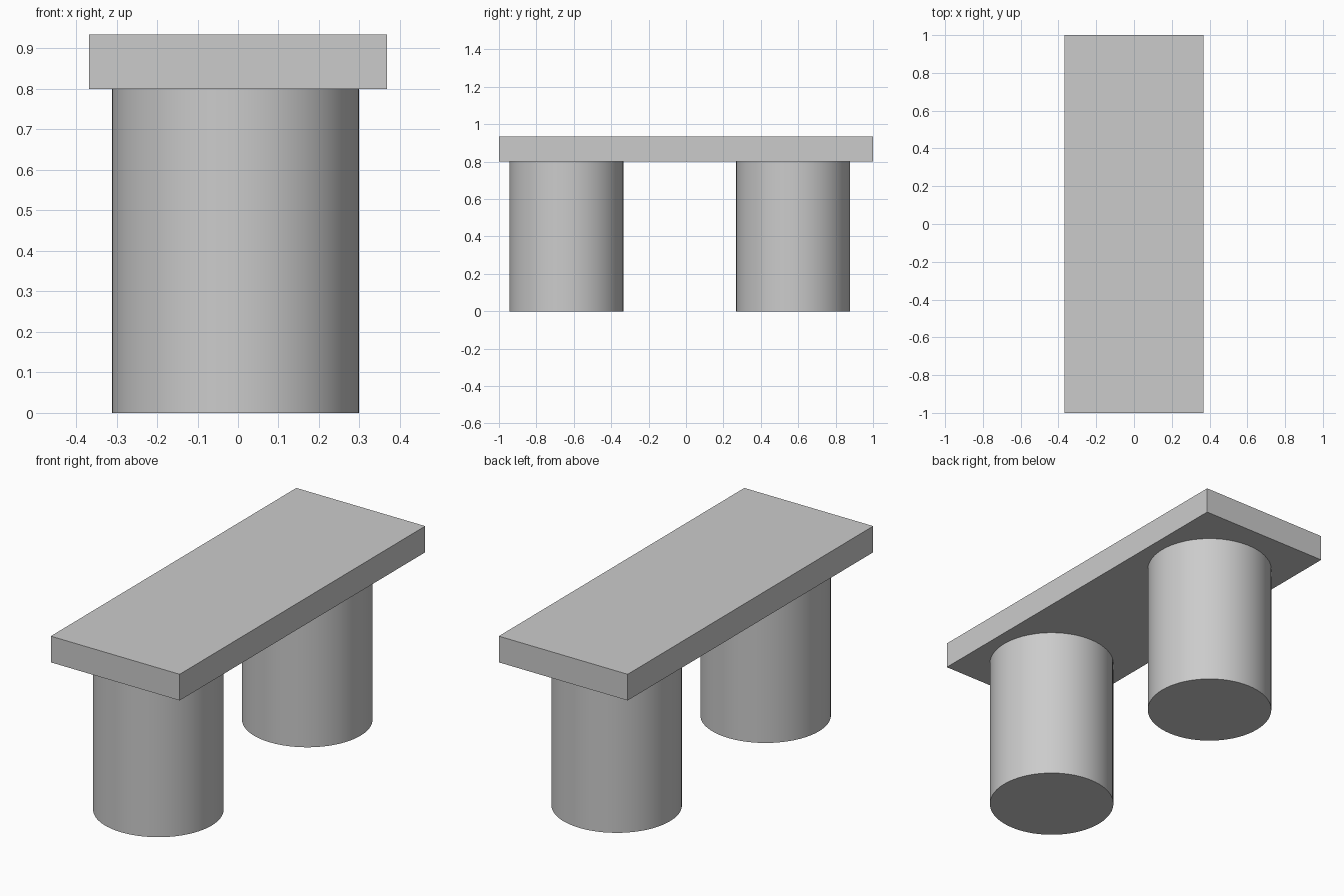
import bpy
import math

cube = bpy.data.objects.get("Cube")
if cube:
    bpy.data.objects.remove(cube, do_unlink=True)

# Single stone grey
GREY = (0.6, 0.6, 0.6, 1.0)
stone = bpy.data.materials.new("stone grey")
stone.use_nodes = True
stone.diffuse_color = GREY
stone.node_tree.nodes["Principled BSDF"].inputs["Base Color"].default_value = GREY

SLAB_WIDTH, SLAB_LENGTH = 0.735, 2.0
LEG_HEIGHT, TOTAL_HEIGHT = 0.80, 0.935
LEG_RADIUS, LEG_X = 0.305, -0.006


def finish(obj, name):
    obj.name = name
    obj.data.name = name
    obj.data.materials.append(stone)


# Seat slab
thickness = TOTAL_HEIGHT - LEG_HEIGHT
bpy.ops.mesh.primitive_cube_add(size=1, location=(0, 0, LEG_HEIGHT + thickness / 2))
slab = bpy.context.object
slab.scale = (SLAB_WIDTH, SLAB_LENGTH, thickness)
bpy.ops.object.transform_apply(location=False, rotation=False, scale=True)
finish(slab, "seat_slab")

# Round pillar legs
for name, y in (("front_leg", -0.64), ("back_leg", 0.573)):
    bpy.ops.mesh.primitive_cylinder_add(
        vertices=64, radius=LEG_RADIUS, depth=LEG_HEIGHT,
        location=(LEG_X, y, LEG_HEIGHT / 2))
    finish(bpy.context.object, name)
    bpy.ops.object.shade_smooth_by_angle(angle=math.radians(30))
